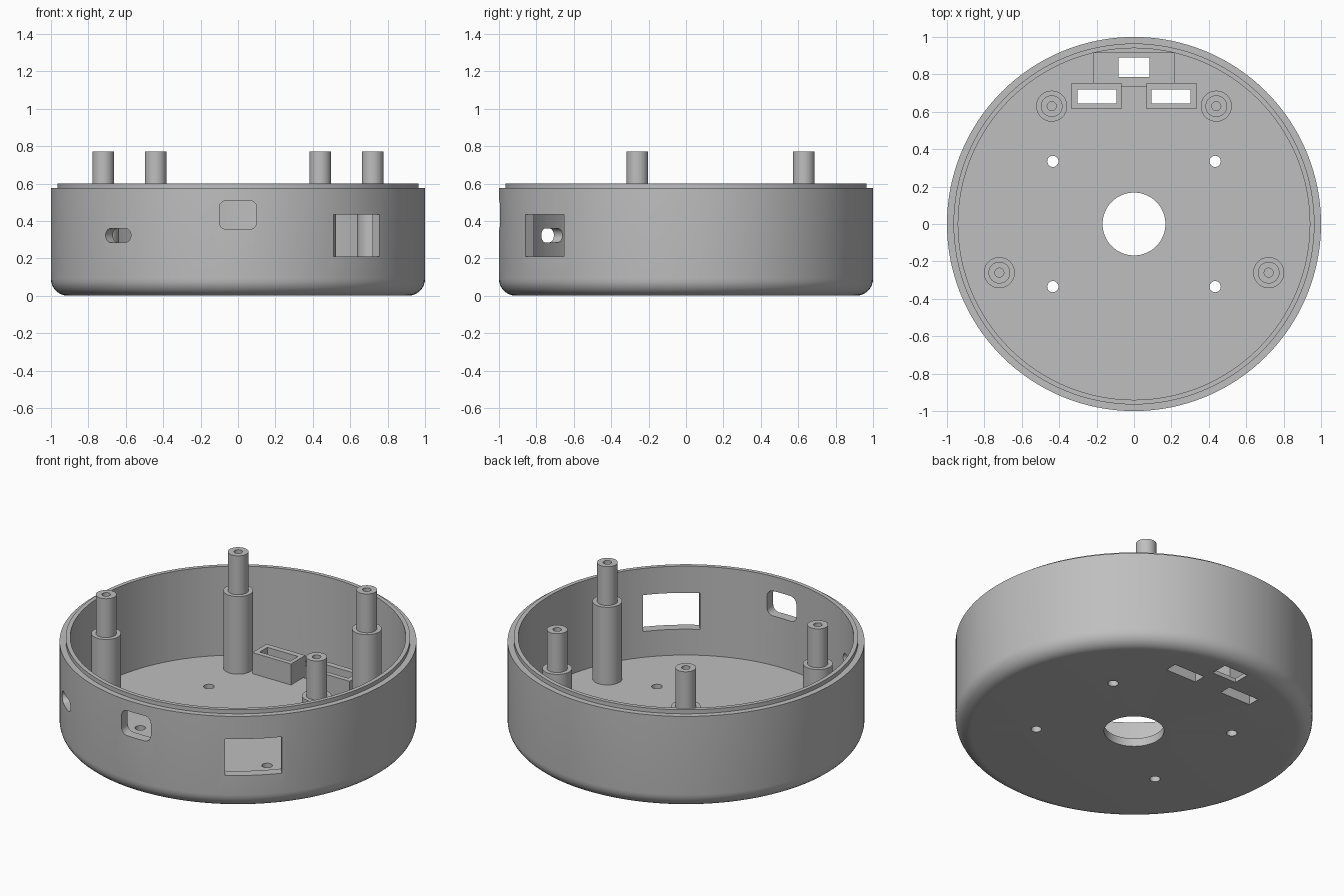
import bpy, bmesh, math
from mathutils import Matrix, Vector

cube = bpy.data.objects.get("Cube")
if cube:
    bpy.data.objects.remove(cube, do_unlink=True)

grey = bpy.data.materials.new("plain_grey")
grey.use_nodes = True
COLOUR = (0.52, 0.52, 0.52, 1)
grey.diffuse_color = COLOUR
grey.node_tree.nodes["Principled BSDF"].inputs["Base Color"].default_value = COLOUR

FLOOR, INNER, LIP = 0.05, 0.94, 0.965


def make_object(name, bm):
    bmesh.ops.recalc_face_normals(bm, faces=bm.faces)
    mesh = bpy.data.meshes.new(name)
    bm.to_mesh(mesh)
    bm.free()
    mesh.materials.append(grey)
    obj = bpy.data.objects.new(name, mesh)
    bpy.context.collection.objects.link(obj)
    return obj


def lathe(name, profile, segments, centre=(0, 0), closed=True):
    """Spin (radius, z) points about a vertical axis; open profiles get end caps."""
    bm = bmesh.new()
    rings = []
    for r, z in profile:
        angles = [2 * math.pi * i / segments for i in range(segments)]
        rings.append([bm.verts.new((centre[0] + r * math.cos(a),
                                    centre[1] + r * math.sin(a), z)) for a in angles])
    pairs = list(zip(rings, rings[1:]))
    if closed:
        pairs.append((rings[-1], rings[0]))
    else:
        bm.faces.new(rings[0])
        bm.faces.new(rings[-1])
    for low, high in pairs:
        for i in range(segments):
            j = (i + 1) % segments
            bm.faces.new((low[i], low[j], high[j], high[i]))
    return make_object(name, bm)


def box(name, x0, x1, y0, y1, z0, z1):
    bm = bmesh.new()
    bmesh.ops.create_cube(bm, size=1)
    for v in bm.verts:
        v.co = Vector(((x0 + x1) / 2 + v.co.x * (x1 - x0),
                       (y0 + y1) / 2 + v.co.y * (y1 - y0),
                       (z0 + z1) / 2 + v.co.z * (z1 - z0)))
    return make_object(name, bm)


def wall_cutter(name, degrees, width, z0, z1, radius):
    """Rounded rectangle pushed radially through the wall at the given heading."""
    outline = []
    hx, hz = width / 2 - radius, (z1 - z0) / 2 - radius
    steps = 8 if radius else 0
    for quarter, (sx, sz) in enumerate(((1, 1), (-1, 1), (-1, -1), (1, -1))):
        for s in range(steps + 1):
            a = math.pi / 2 * (quarter + s / max(steps, 1))
            outline.append((sx * hx + radius * math.cos(a), sz * hz + radius * math.sin(a)))
    bm = bmesh.new()
    turn = Matrix.Rotation(math.radians(degrees), 4, 'Z')
    ends = [[bm.verts.new(turn @ Vector((depth, u, (z0 + z1) / 2 + v))) for u, v in outline]
            for depth in (0.8, 1.1)]
    bmesh.ops.remove_doubles(bm, verts=bm.verts, dist=1e-6)
    ends = [[v for v in end if v.is_valid] for end in ends]
    count = len(ends[0])
    for end in ends:
        bm.faces.new(end)
    for i in range(count):
        j = (i + 1) % count
        bm.faces.new((ends[0][i], ends[0][j], ends[1][j], ends[1][i]))
    return make_object(name, bm)


def cut(target, cutters):
    """Subtract each cutter, bake the result and drop the cutter."""
    for cutter in cutters:
        cutter.hide_render = True
        mod = target.modifiers.new("cut", 'BOOLEAN')
        mod.operation, mod.solver, mod.object = 'DIFFERENCE', 'EXACT', cutter
        bpy.context.view_layer.update()
        baked = bpy.data.meshes.new_from_object(
            target.evaluated_get(bpy.context.evaluated_depsgraph_get()))
        target.modifiers.clear()
        target.data = baked
        bpy.data.objects.remove(cutter, do_unlink=True)


# Round shell: central hole, rounded bottom edge, stepped lip
BEND = 0.09
bend = [(1 - BEND + BEND * math.sin(a), BEND - BEND * math.cos(a))
        for a in (math.pi / 2 * i / 8 for i in range(9))]
profile = [(0.168, 0)] + bend + [(1, 0.575), (LIP, 0.575), (LIP, 0.6),
                                 (INNER, 0.6), (INNER, FLOOR), (0.168, FLOOR)]
shell = lathe("shell", profile, 128)

# Wall openings: cable window, rounded front button hole, small slot
cutters = [wall_cutter("window_cutter", -50, 0.32, 0.21, 0.435, 0),
           wall_cutter("button_cutter", -90, 0.2, 0.355, 0.51, 0.04),
           wall_cutter("slot_cutter", -130, 0.177, 0.285, 0.36, 0.0374)]

# Mounting holes, shallow floor recess and connector openings
for x in (-0.434, 0.434):
    for y in (-0.335, 0.335):
        cutters.append(lathe("hole_cutter", [(0.03, -0.1), (0.03, 0.1)], 24, (x, y), False))
cutters.append(box("recess_cutter", -0.217, 0.217, 0.735, 0.915, 0.025, 0.08))
cutters.append(box("jack_cutter", -0.083, 0.083, 0.785, 0.89, -0.1, 0.2))
for side in (-1, 1):
    cutters.append(box("socket_cutter", *sorted((side * 0.093, side * 0.303)),
                       0.645, 0.72, -0.1, 0.15))
cut(shell, cutters)
parts = [shell]

# Connector sockets standing on the floor
for side, label in ((-1, "right"), (1, "left")):
    socket = box(label + "_socket", *sorted((side * 0.068, side * 0.333)),
                 0.615, 0.755, 0.02, 0.18)
    cut(socket, [box("socket_cutter", *sorted((side * 0.093, side * 0.303)),
                     0.645, 0.72, -0.1, 0.3)])
    parts.append(socket)

# Stepped screw posts with blind holes
post = [(0.083, 0.03), (0.083, 0.53), (0.058, 0.53), (0.058, 0.77),
        (0.024, 0.77), (0.024, 0.5)]
for side, label in ((-1, "right"), (1, "left")):
    for place, x, y in (("back", 0.44, 0.63), ("front", 0.72, -0.26)):
        parts.append(lathe(f"{place}_{label}_post", post, 40, (side * x, y), False))

# Smooth curved surfaces, keep edges crisp
bpy.ops.object.select_all(action='DESELECT')
for part in parts:
    part.select_set(True)
bpy.context.view_layer.objects.active = shell
bpy.ops.object.shade_smooth_by_angle(angle=math.radians(30))
